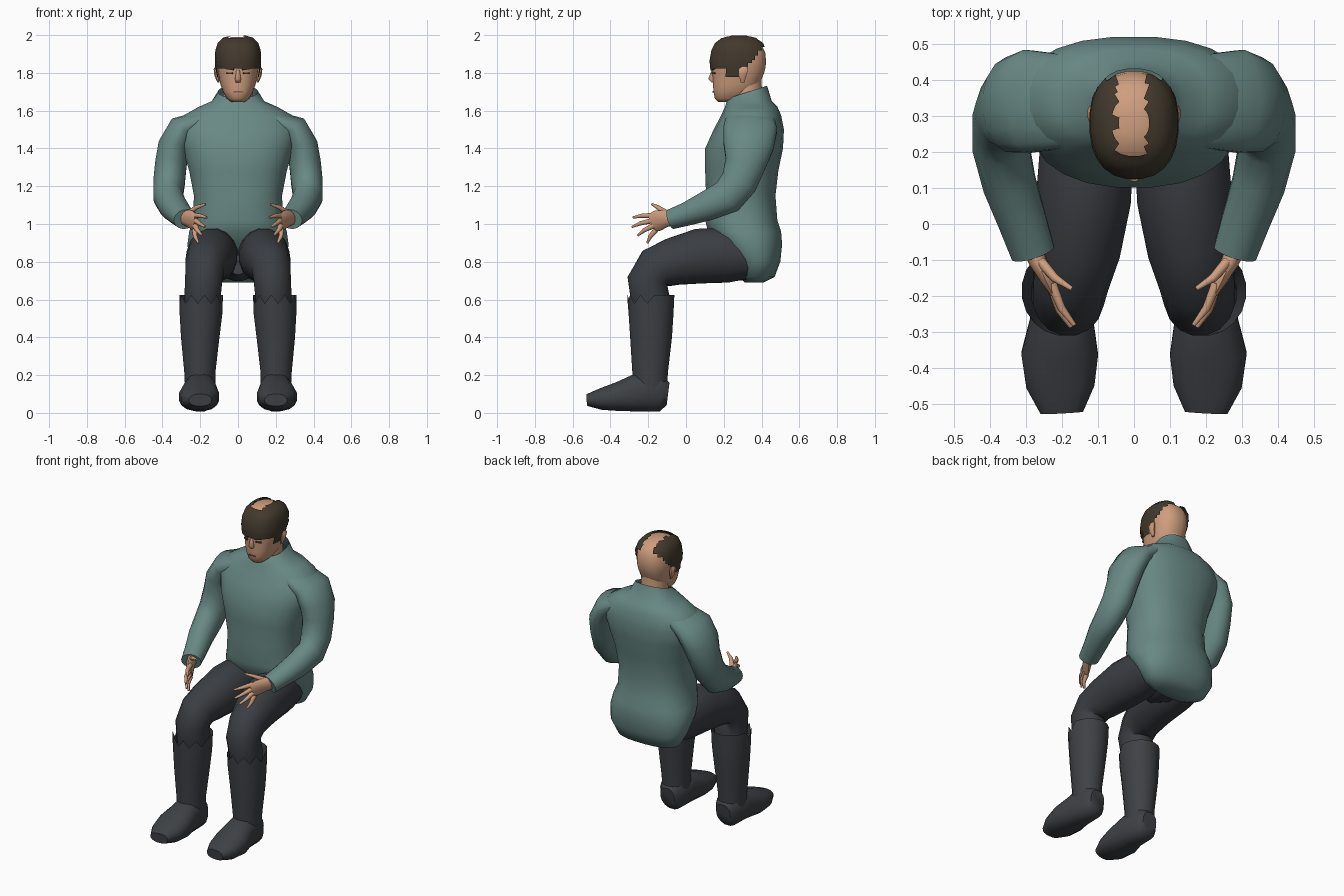
import bpy, bmesh, math
from mathutils import Vector, Matrix

cube = bpy.data.objects.get("Cube")
if cube:
    bpy.data.objects.remove(cube, do_unlink=True)


def material(name, r, g, b):
    m = bpy.data.materials.new(name)
    m.use_nodes = True
    m.diffuse_color = (r, g, b, 1)
    m.node_tree.nodes["Principled BSDF"].inputs["Base Color"].default_value = (r, g, b, 1)
    return m


TEAL = material("teal cloth", .14, .25, .235)
TROUSER = material("dark grey cloth", .042, .047, .055)
LEATHER = material("dark grey leather", .048, .053, .06)
SKIN = material("skin", .62, .34, .21)
HAIR = material("brown hair", .055, .041, .026)
LIP = material("lip brown", .25, .10, .07)
parts = []


def finish(bm, name, mat, mirror):
    bmesh.ops.recalc_face_normals(bm, faces=bm.faces)
    me = bpy.data.meshes.new(name)
    bm.to_mesh(me)
    bm.free()
    me.materials.append(mat)
    ob = bpy.data.objects.new(name, me)
    bpy.context.collection.objects.link(ob)
    if mirror:
        ob.modifiers.new("mirror", 'MIRROR')
    parts.append(ob)
    return ob


def loft(name, rings, mat, sides=16, mirror=False, flat=False, power=1.0, caps=(True, True), edit=None):
    """Skin rings (x, y, z, half width, half depth), square to the path or level if flat."""
    bm = bmesh.new()
    mid = [Vector(r[:3]) for r in rings]
    loops = []
    for i, r in enumerate(rings):
        t = mid[min(i + 1, len(mid) - 1)] - mid[max(i - 1, 0)]
        t = Vector((0, 0, 1)) if flat else t.normalized()
        side = (Vector((1, 0, 0)) - t * t.x).normalized()
        up = t.cross(side)
        loop = []
        for k in range(sides):
            a = math.tau * (k + .5) / sides
            c, s = (math.copysign(abs(f) ** power, f) for f in (math.cos(a), math.sin(a)))
            loop.append(bm.verts.new(mid[i] + side * c * r[3] + up * s * r[4]))
        loops.append(loop)
    for lo, hi in zip(loops, loops[1:]):
        for k in range(sides):
            n = (k + 1) % sides
            bm.faces.new((lo[k], lo[n], hi[n], hi[k]))
    for use, loop in zip(caps, (loops[0], loops[-1])):
        if use:
            bm.faces.new(loop)
    if edit:
        edit(bm, loops)
    return finish(bm, name, mat, mirror)


def slices(rows, grow=0.0):
    """Turn (z, front y, back y, half width) into level rings."""
    return [(0, (f + b) / 2, z, w + grow, (b - f) / 2 + grow) for z, f, b, w in rows]


def plate(name, mat, x, y, z, size, yaw=0, roll=0, mirror=True):
    bm = bmesh.new()
    bmesh.ops.create_cube(bm, size=1, matrix=Matrix.Translation((x, y, z))
                          @ Matrix.Rotation(yaw, 4, 'Z') @ Matrix.Rotation(roll, 4, 'Y')
                          @ Matrix.Diagonal((*size, 1)))
    finish(bm, name, mat, mirror)


# Jumper body, with a collar that dips at the front
def dip_collar(bm, loops):
    for v in loops[-1]:
        v.co.z += (v.co.y - .33) * .32


loft("jumper_body", slices([
    (.69, .31, .41, .13), (.72, .28, .47, .21), (.8, .25, .50, .255), (.89, .17, .51, .27),
    (.96, .115, .505, .26), (1.02, .10, .485, .24), (1.15, .105, .475, .235),
    (1.28, .10, .49, .26), (1.4, .10, .515, .295), (1.5, .145, .52, .325),
    (1.575, .185, .505, .29), (1.62, .205, .485, .21), (1.65, .215, .455, .14),
    (1.70, .235, .43, .105)]), TEAL, sides=24, flat=True, power=.85, caps=(True, False), edit=dip_collar)

# Sleeves
loft("sleeves", [
    (.18, .34, 1.565, .04, .13), (.295, .34, 1.50, .08, .145), (.34, .33, 1.41, .085, .135),
    (.355, .315, 1.32, .085, .11), (.365, .28, 1.22, .085, .10), (.37, .22, 1.145, .08, .095),
    (.345, .11, 1.095, .075, .08), (.31, .01, 1.055, .068, .064), (.28, -.08, 1.025, .062, .054)],
    TEAL, mirror=True)

# Hands
loft("palms", [(.29, -.05, 1.03, .03, .036), (.268, -.10, 1.03, .026, .045),
               (.24, -.15, 1.018, .02, .055), (.222, -.18, 1.005, .014, .05)], SKIN, 10, True)
fingers = {
    "index_fingers": ((.228, -.165, 1.045), (.165, -.28, 1.035)),
    "middle_fingers": ((.228, -.17, 1.02), (.175, -.285, .985)),
    "ring_fingers": ((.228, -.17, .992), (.19, -.255, .94)),
    "little_fingers": ((.23, -.16, .968), (.21, -.205, .90)),
    "thumbs": ((.258, -.105, 1.06), (.172, -.18, 1.105))}
for name, (base, tip) in fingers.items():
    base, tip = Vector(base), Vector(tip)
    bend = base.lerp(tip, .55) + Vector((.008, -.004, .004))
    loft(name, [(*base, .015, .016), (*bend, .012, .012), (*tip, .006, .006)], SKIN, 8, True)

# Trousers
loft("trouser_legs", [
    (.115, .40, .83, .11, .11), (.13, .22, .835, .132, .148), (.14, .07, .83, .134, .148),
    (.158, -.07, .80, .122, .128), (.175, -.16, .765, .106, .118), (.182, -.205, .70, .10, .108),
    (.188, -.19, .61, .098, .105), (.19, -.185, .52, .09, .1)], TROUSER, mirror=True)
loft("trouser_crotch", [(0, .38, .78, .10, .08), (0, .25, .785, .11, .088), (0, .15, .80, .05, .07)], TROUSER)


# Boots, with a ragged front edge at the top
def ragged_top(bm, loops):
    for v in loops[-1][1::2]:
        if v.co.y < -.2:
            v.co.z -= .045


loft("boot_shafts", [
    (.2, -.19, .09, .08, .09), (.202, -.19, .21, .083, .095), (.2, -.185, .4, .103, .112),
    (.196, -.185, .52, .114, .12), (.195, -.185, .625, .117, .125)],
    LEATHER, sides=20, mirror=True, flat=True, caps=(True, False), edit=ragged_top)
loft("boot_feet", [
    (.2, -.095, .10, .05, .06), (.2, -.135, .105, .08, .10), (.2, -.26, .108, .088, .102),
    (.206, -.36, .085, .108, .078), (.204, -.45, .073, .096, .058), (.2, -.523, .068, .06, .032)],
    LEATHER, mirror=True, power=.85)

# Head and neck
skull = [(1.645, .172, .28, .035), (1.665, .152, .32, .06), (1.70, .145, .36, .08),
         (1.74, .142, .39, .094), (1.80, .14, .415, .105), (1.83, .137, .422, .11),
         (1.86, .136, .425, .112), (1.91, .145, .42, .109), (1.95, .165, .40, .096),
         (1.977, .20, .365, .07), (1.99, .245, .315, .03)]
loft("head", slices(skull), SKIN, sides=24, flat=True, power=.85)
loft("neck", slices([(1.58, .25, .41, .085), (1.68, .235, .405, .08), (1.78, .23, .40, .08)]), SKIN, flat=True)


# Patchy hair shell: fringe, sides and a bare streak over the crown
def trim_hair(bm, loops):
    bmesh.ops.subdivide_edges(bm, edges=bm.edges[:], cuts=1, use_grid_fill=True)
    bare = []
    for f in bm.faces:
        x, y, z = f.calc_center_median()
        if y < .21:
            limit = 1.83
        elif y < .31:
            limit = 1.77
        else:
            limit = 1.81 + (y - .31) * 1.35
        streak = z > 1.94 and -.05 < x < .035 and y > .19
        if z < limit or streak:
            bare.append(f)
    bmesh.ops.delete(bm, geom=bare, context='FACES')


loft("hair", [(x, y, z + .008, w, d) for x, y, z, w, d in slices(skull[3:], .012)],
     HAIR, sides=24, flat=True, power=.85, edit=trim_hair)

# Face
loft("nose", [(0, .143, 1.815, .009, .008), (0, .141, 1.768, .017, .025), (0, .146, 1.75, .014, .012)],
     SKIN, 8, flat=True)
loft("ears", [(.104, .30, 1.75, .006, .01), (.112, .30, 1.785, .014, .022),
              (.118, .305, 1.82, .012, .026), (.112, .305, 1.838, .006, .014)], SKIN, 8, True, flat=True)
plate("eyes", HAIR, .045, .146, 1.798, (.034, .008, .009), .36)
plate("eyebrows", HAIR, .045, .142, 1.822, (.046, .009, .01), .36, -.15)
plate("mouth", LIP, 0, .146, 1.70, (.045, .009, .007), mirror=False)

# Smooth shading with sharp creases kept
bpy.ops.object.select_all(action='DESELECT')
for ob in parts:
    ob.select_set(True)
bpy.context.view_layer.objects.active = parts[0]
bpy.ops.object.shade_smooth_by_angle(angle=math.radians(50))
